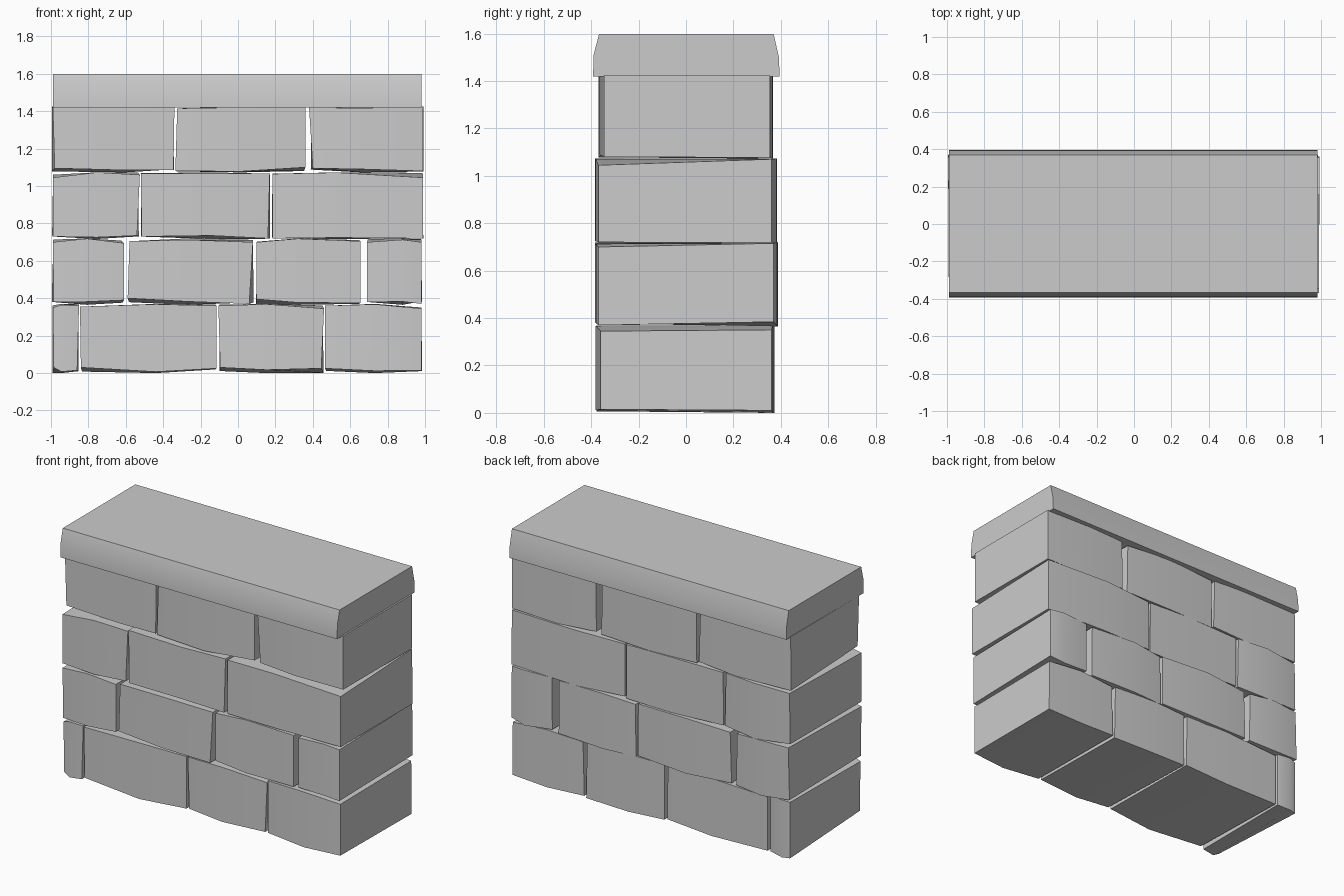
import bpy, bmesh, math, random

random.seed(7)


def finish(name, verts, faces):
    mesh = bpy.data.meshes.new(name)
    bm = bmesh.new()
    vs = [bm.verts.new(v) for v in verts]
    for f in faces:
        bm.faces.new([vs[i] for i in f])
    bmesh.ops.recalc_face_normals(bm, faces=bm.faces)
    bm.to_mesh(mesh)
    bm.free()
    mesh.shade_smooth()
    mesh.set_sharp_from_angle(angle=math.radians(30))
    obj = bpy.data.objects.new(name, mesh)
    bpy.context.collection.objects.link(obj)
    return obj


def six(bl, bm_, br, tl, tm, tr, y, bulge):
    # Bottom row then top row; the middle column bulges outwards
    rows = ((bl, bm_, br), (tl, tm, tr))
    return [(x, y + (bulge if i == 1 else 0), z) for r in rows for i, (x, z) in enumerate(r)]


def stone(name, quad, z0, z1, yf, yb):
    xbl, xbr, xtl, xtr, zbl, zbr, ztl, ztr = quad
    r = random.uniform
    m = (xbl + xbr) / 2 + r(-0.06, 0.06)
    front = six((xbl, zbl), (m, z0 + r(0.005, 0.02)), (xbr, zbr),
                (xtl, ztl), (m, z1 - r(0, 0.008)), (xtr, ztr), yf, -r(0.005, 0.025))
    # Rear face fills the course a little more fully than the front
    a, b = min(xbl, xtl), max(xbr, xtr)
    ea = r(-0.004, 0.012) if a > -0.95 else r(-0.006, 0)
    eb = r(-0.004, 0.012) if b < 0.95 else r(-0.005, 0.0)
    back = six((a + ea, z0 + r(0, 0.02)), (m, z0), (b - eb, z0 + r(0, 0.02)),
               (a + ea + r(0, 0.01), z1 - r(0, 0.02)), (m, z1), (b - eb - r(0, 0.01), z1 - r(0, 0.02)),
               yb, r(0.005, 0.025))
    faces = [(0, 1, 4, 3), (1, 2, 5, 4), (6, 9, 10, 7), (7, 10, 11, 8),
             (0, 6, 7, 1), (1, 7, 8, 2), (3, 4, 10, 9), (4, 5, 11, 10),
             (0, 3, 9, 6), (2, 8, 11, 5)]
    finish(name, front + back, faces)


# Courses: z range, front y, back y, then stones as
# (bottom left x, bottom right x, top left x, top right x, and the z of the same corners)
courses = [
    (0.00, 0.37, -0.36, 0.36, [
        (-0.985, -0.86, -0.99, -0.85, 0.03, 0.015, 0.35, 0.36),
        (-0.84, -0.115, -0.845, -0.115, 0.03, 0.025, 0.355, 0.36),
        (-0.095, 0.445, -0.105, 0.46, 0.03, 0.025, 0.36, 0.345),
        (0.465, 0.98, 0.465, 0.98, 0.025, 0.015, 0.36, 0.345)]),
    (0.365, 0.72, -0.37, 0.37, [
        (-0.985, -0.61, -0.99, -0.61, 0.38, 0.39, 0.70, 0.695),
        (-0.59, 0.06, -0.58, 0.08, 0.40, 0.37, 0.705, 0.70),
        (0.10, 0.655, 0.10, 0.655, 0.395, 0.375, 0.70, 0.705),
        (0.69, 0.98, 0.69, 0.98, 0.38, 0.37, 0.70, 0.70)]),
    (0.717, 1.073, -0.37, 0.36, [
        (-0.99, -0.54, -0.99, -0.525, 0.73, 0.735, 1.045, 1.06),
        (-0.515, 0.16, -0.52, 0.17, 0.73, 0.72, 1.068, 1.068),
        (0.185, 0.99, 0.185, 0.99, 0.72, 0.72, 1.065, 1.045)]),
    (1.073, 1.425, -0.345, 0.355, [
        (-0.98, -0.345, -0.99, -0.34, 1.095, 1.085, 1.42, 1.42),
        (-0.335, 0.36, -0.325, 0.36, 1.08, 1.10, 1.415, 1.42),
        (0.40, 0.99, 0.38, 0.99, 1.095, 1.08, 1.42, 1.425)]),
]
for c, (z0, z1, yf, yb, stones) in enumerate(courses):
    for s, quad in enumerate(stones):
        stone(f"course_{c + 1}_stone_{s + 1}", quad, z0, z1, yf, yb)

# Cap slab: tapered end profile extruded along x
profile = [(-0.392, 1.42), (-0.39, 1.51), (-0.367, 1.598),
           (0.37, 1.598), (0.392, 1.50), (0.395, 1.42)]
n = len(profile)
verts = [(x, y, z) for x in (-0.99, 0.98) for y, z in profile]
faces = [(i, (i + 1) % n, (i + 1) % n + n, i + n) for i in range(n)]
faces += [tuple(range(n)), tuple(range(n, 2 * n))]
finish("cap_slab", verts, faces)
